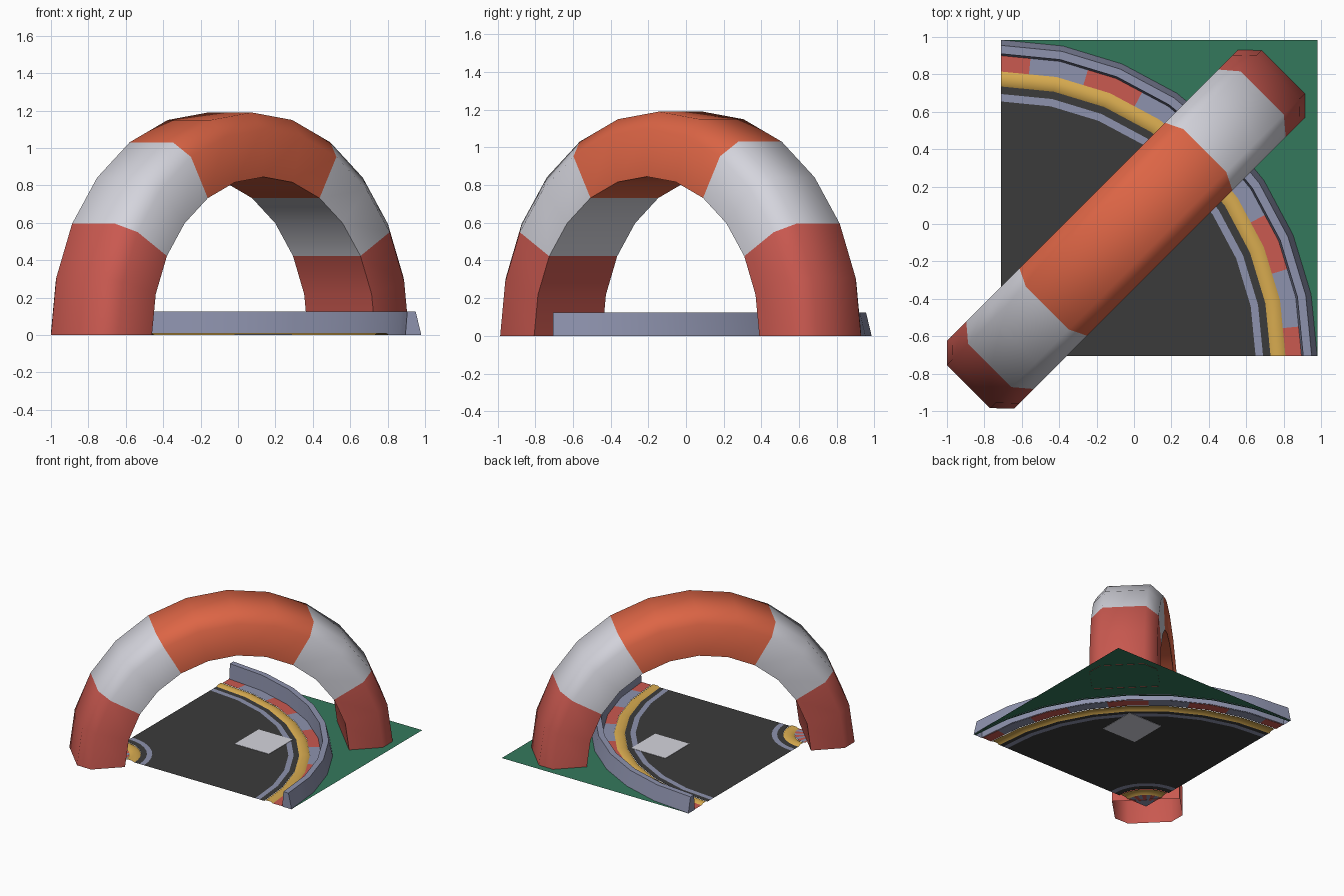
import bpy, bmesh, math

if "Cube" in bpy.data.objects:
    bpy.data.objects.remove(bpy.data.objects["Cube"])

def mat(name, c):
    m = bpy.data.materials.new(name)
    m.diffuse_color = (*c, 1)
    m.use_nodes = True
    m.node_tree.nodes["Principled BSDF"].inputs["Base Color"].default_value = m.diffuse_color
    return m

RED = mat("red", (.59, .10, .08))
ORANGE = mat("orange", (.72, .13, .06))
WHITE = mat("white", (.66, .66, .72))
GREY = mat("blue grey", (.27, .29, .42))
YELLOW = mat("yellow", (.69, .41, .08))
GREEN = mat("green", (.034, .19, .107))
DARK = mat("asphalt", (.043, .043, .043))

OX, OY, SIZE = -.71, -.705, 1.69   # tile corner = centre of the bend
STEPS = 16                         # half facets of the quarter turn
Z = .003

def make(name, rows, mats, rule=None, caps=False, smooth=False):
    """Skin a grid of points: rows[i][j]; rule(i) picks the material."""
    bm = bmesh.new()
    vs = [[bm.verts.new(p) for p in row] for row in rows]
    for i in range(len(vs) - 1):
        for j in range(len(vs[0]) - 1):
            f = bm.faces.new((vs[i][j], vs[i][j + 1], vs[i + 1][j + 1], vs[i + 1][j]))
            f.material_index = rule(i) if rule else 0
    if caps:
        bm.faces.new(vs[0])
        bm.faces.new(vs[-1])
    bmesh.ops.remove_doubles(bm, verts=bm.verts, dist=1e-5)
    bmesh.ops.recalc_face_normals(bm, faces=bm.faces)
    me = bpy.data.meshes.new(name)
    bm.to_mesh(me)
    bm.free()
    ob = bpy.data.objects.new(name, me)
    bpy.context.collection.objects.link(ob)
    for m in mats:
        me.materials.append(m)
    if not caps and all(abs(f.normal.z) > .99 for f in me.polygons) and me.polygons[0].normal.z < 0:
        me.flip_normals()
    if smooth:
        bpy.context.view_layer.objects.active = ob
        ob.select_set(True)
        bpy.ops.object.shade_smooth_by_angle(angle=math.radians(50))
        ob.select_set(False)
    return ob

def arc_point(r, k, z):
    # point on an eight-facet quarter circle
    a = math.radians(90) * k / STEPS
    if k % 2:
        r *= math.cos(math.radians(90 / STEPS))
    return (OX + r * math.cos(a), OY + r * math.sin(a), z)

def band(name, profile, mats, rule=None, **kw):
    rows = [[arc_point(r, k, z) for r, z in profile] for k in range(STEPS + 1)]
    return make(name, rows, mats, rule, **kw)

def flat(name, r0, r1, mats, rule=None):
    return band(name, [(r0, Z), (r1, Z)], mats, rule)

# road surface and edge lines
flat("road", .35, 1.36, [DARK])
flat("outer_edge_line", 1.36, 1.40, [GREY])
flat("outer_shoulder", 1.40, 1.44, [DARK])
flat("inner_edge_line", .31, .35, [GREY])
flat("inner_shoulder", .265, .31, [DARK])

# kerbs with alternating blocks
blocks = lambda i: ((i + 1) // 2) % 2
flat("outer_kerb", 1.52, 1.61, [RED, GREY], blocks)
flat("inner_kerb", .09, .18, [RED, GREY], blocks)
flat("inner_corner", 0, .09, [GREY])

# low rounded rumble strips
for name, r, w in (("outer_rumble_strip", 1.44, .08), ("inner_rumble_strip", .18, .085)):
    band(name, [(r, 0), (r + w * .25, .012), (r + w * .75, .012), (r + w, 0)],
         [YELLOW], smooth=True)

# barrier wall
band("barrier", [(1.605, 0), (1.615, .125), (1.66, .125), (1.69, 0), (1.605, 0)][:4],
     [GREY], caps=True, smooth=True)

# grass corner outside the barrier
rows = []
for k in range(STEPS + 1):
    a = math.radians(90) * k / STEPS
    d = SIZE / max(math.cos(a), math.sin(a))
    rows.append([arc_point(1.67, k, Z),
                 (OX + d * math.cos(a), OY + d * math.sin(a), Z)])
make("grass", rows, [GREEN])

# pale square marking under the arch, visible from both sides
bpy.ops.mesh.primitive_cube_add(size=1, location=(OX + SIZE / 2, OY + SIZE / 2, Z))
sq = bpy.context.object
sq.name = "ground_marking"
sq.scale = (.31, .31, .005)
sq.data.materials.append(WHITE)

# inflatable arch across the diagonal, open at the feet
CX, CY, Q = -.043, -.028, math.sqrt(.5)
section = [(.845, -.255), (1.10, -.255), (1.19, -.163),
           (1.19, .163), (1.10, .255), (.845, .255), (.845, -.255)]
rows = []
for i in range(13):
    a = math.radians(15 * i)
    rows.append([(CX + (r * math.cos(a) + t) * Q,
                  CY + (r * math.cos(a) - t) * Q,
                  r * math.sin(a)) for r, t in section])
make("arch", rows, [RED, WHITE, ORANGE],
     lambda i: min(i // 2, (11 - i) // 2, 2), smooth=True)
